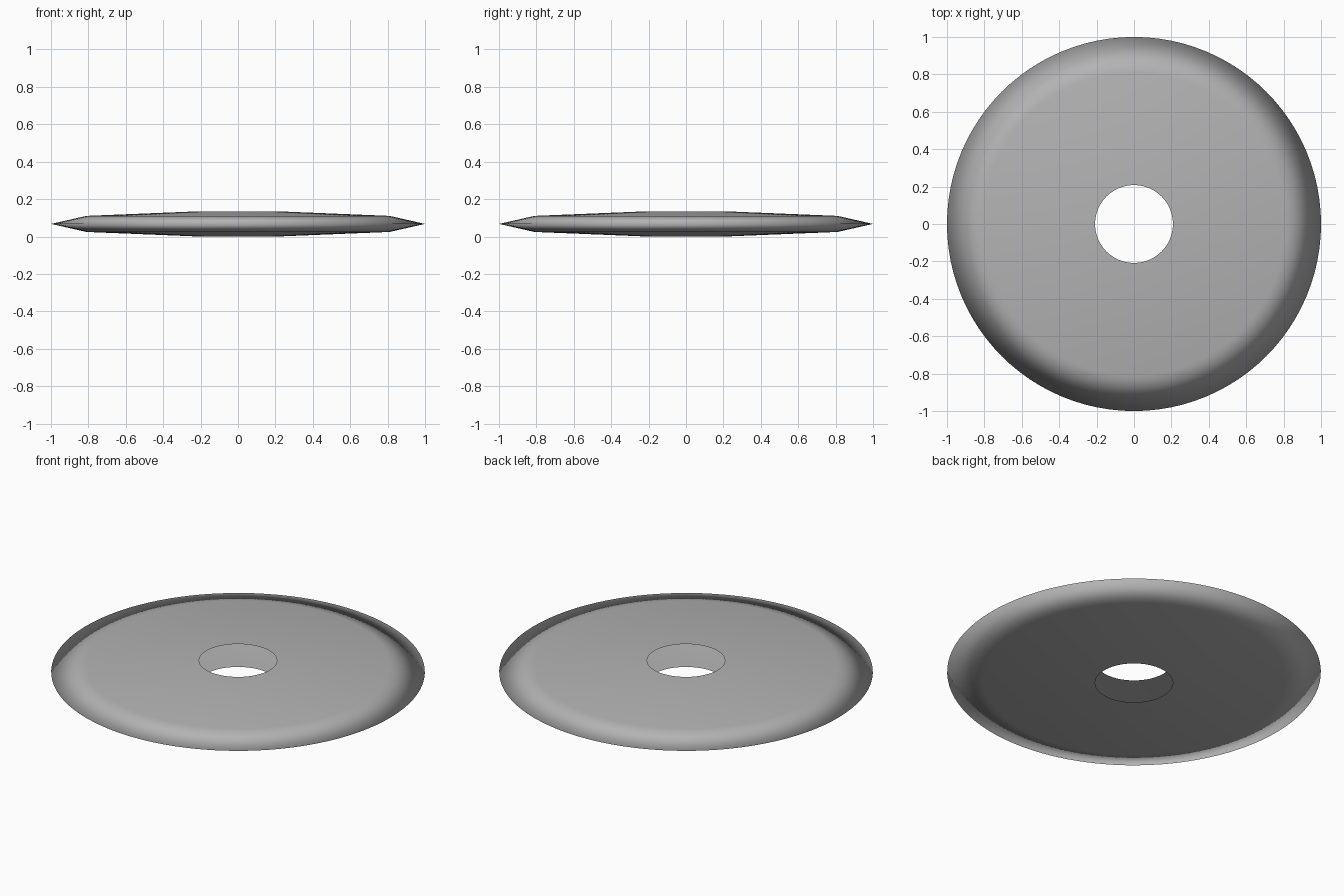
import bpy, bmesh, math

if "Cube" in bpy.data.objects:
    bpy.data.objects.remove(bpy.data.objects["Cube"])

SEGMENTS = 96
# Half-section of the disc: (radius, z), from the hole's bottom edge round the rim to its top edge
PROFILE = [(0.208, 0.0), (0.81, 0.0245), (1.0, 0.0675), (0.81, 0.1105), (0.208, 0.135)]

# Lathe the section around z; the shell is open (no wall) at the hole
bm = bmesh.new()
rings = []
for r, z in PROFILE:
    rings.append([bm.verts.new((r * math.cos(2 * math.pi * i / SEGMENTS),
                                r * math.sin(2 * math.pi * i / SEGMENTS), z))
                  for i in range(SEGMENTS)])
for ring, nxt in zip(rings, rings[1:]):
    for i in range(SEGMENTS):
        j = (i + 1) % SEGMENTS
        bm.faces.new((ring[i], ring[j], nxt[j], nxt[i])).smooth = True

mesh = bpy.data.meshes.new("pierced_disc")
bm.to_mesh(mesh)
bm.free()
disc = bpy.data.objects.new("pierced_disc", mesh)
bpy.context.collection.objects.link(disc)

# Mid-grey surface
grey = bpy.data.materials.new("mid_grey")
grey.diffuse_color = (0.45, 0.45, 0.45, 1)
grey.use_nodes = True
grey.node_tree.nodes["Principled BSDF"].inputs["Base Color"].default_value = grey.diffuse_color
mesh.materials.append(grey)
